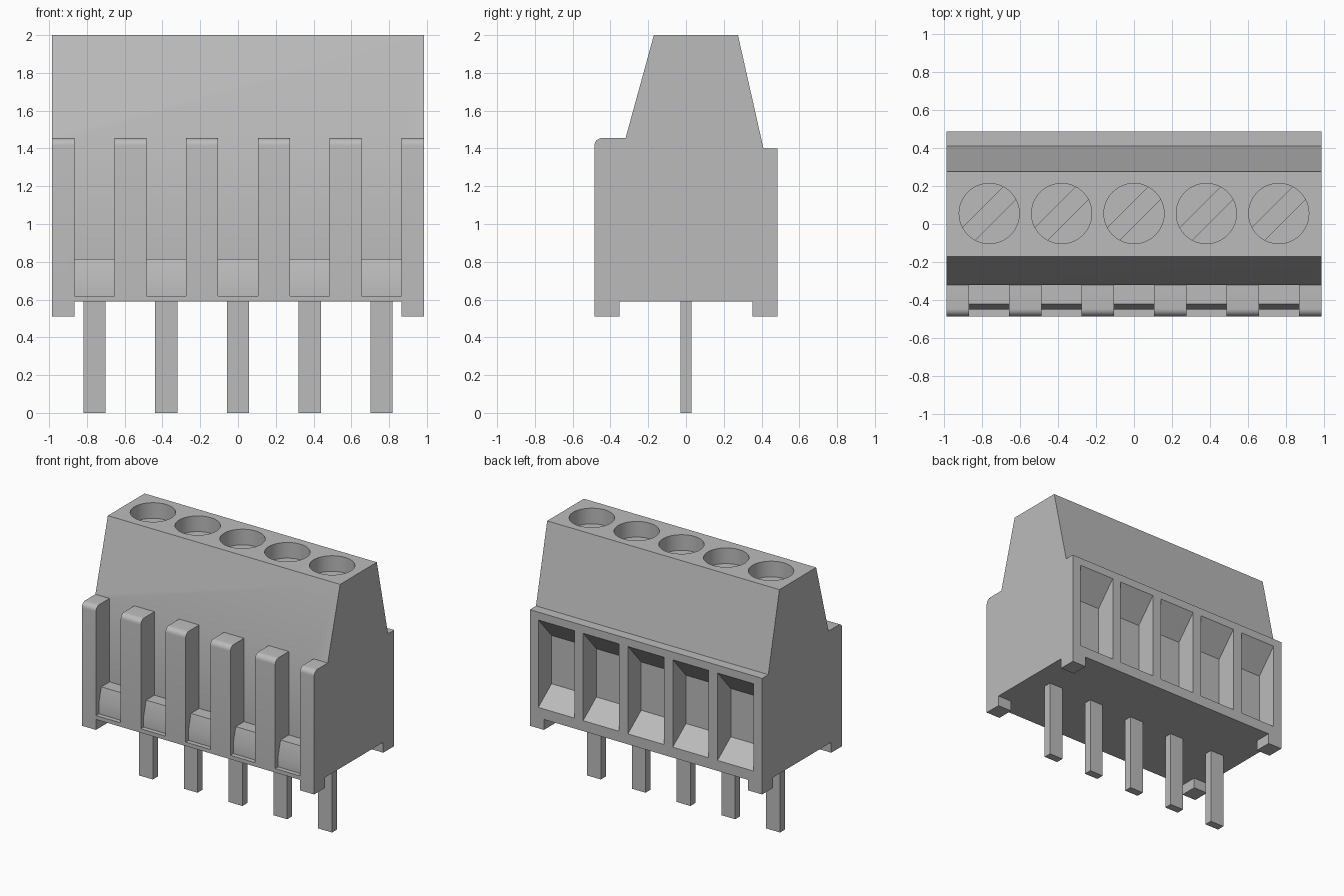
import bpy, bmesh
from math import pi, sin, cos, radians
from mathutils import Matrix

if "Cube" in bpy.data.objects:
    bpy.data.objects.remove(bpy.data.objects["Cube"])

PITCH = 0.38
HALF = 0.985
CENTRES = [PITCH * i for i in range(-2, 3)]

grey = bpy.data.materials.new("plain grey")
grey.use_nodes = True
colour = (0.5, 0.5, 0.5, 1)
grey.diffuse_color = colour
grey.node_tree.nodes["Principled BSDF"].inputs["Base Color"].default_value = colour


def finish(name, bm):
    bmesh.ops.recalc_face_normals(bm, faces=bm.faces)
    mesh = bpy.data.meshes.new(name)
    bm.to_mesh(mesh)
    bm.free()
    mesh.materials.append(grey)
    ob = bpy.data.objects.new(name, mesh)
    bpy.context.collection.objects.link(ob)
    return ob


def prism(bm, profile, x, width):
    """Side profile of (y, z) points extruded along x, centred on x."""
    face = bm.faces.new([bm.verts.new((x - width / 2, y, z)) for y, z in profile])
    out = bmesh.ops.extrude_face_region(bm, geom=[face])
    verts = [v for v in out["geom"] if isinstance(v, bmesh.types.BMVert)]
    bmesh.ops.translate(bm, verts=verts, vec=(width, 0, 0))


def box(bm, x, y, z, sx, sy, sz, turn=0):
    mat = Matrix.Translation((x, y, z)) @ Matrix.Rotation(turn, 4, 'Z') @ Matrix.Diagonal((sx, sy, sz, 1))
    bmesh.ops.create_cube(bm, size=1, matrix=mat)


def cylinder(bm, x, y, z0, z1, r):
    bmesh.ops.create_cone(bm, cap_ends=True, segments=48, radius1=r, radius2=r, depth=z1 - z0,
                          matrix=Matrix.Translation((x, y, (z0 + z1) / 2)))


def cut(target, bm):
    """Subtract the cutter mesh, then drop the cutter."""
    tool = finish("cutter", bm)
    tool.hide_render = True
    mod = target.modifiers.new("cut", 'BOOLEAN')
    mod.operation = 'DIFFERENCE'
    mod.solver = 'EXACT'
    mod.object = tool
    bpy.context.view_layer.objects.active = target
    bpy.ops.object.modifier_apply(modifier=mod.name)
    bpy.data.objects.remove(tool)


def smooth(ob):
    bpy.ops.object.select_all(action='DESELECT')
    ob.select_set(True)
    bpy.context.view_layer.objects.active = ob
    bpy.ops.object.shade_smooth_by_angle(angle=radians(30))


# Housing: one side profile with a rounded front shoulder
R = 0.04
shoulder = [(-0.485 + R - R * cos(a), 1.455 - R + R * sin(a))
            for a in [pi / 2 * i / 6 for i in range(7)]]
profile = [(0.485, 0.51), (-0.485, 0.51)] + shoulder + [
    (-0.32, 1.455), (-0.17, 2), (0.275, 2), (0.41, 1.4), (0.485, 1.4)]
bm = bmesh.new()
prism(bm, profile, 0, 2 * HALF)
housing = finish("housing", bm)

# Underside clearance, leaving four corner feet
for sx, sy in ((3, 0.705), (1.73, 3)):
    bm = bmesh.new()
    box(bm, 0, 0, 0.44, sx, sy, 0.3)
    cut(housing, bm)

# Front slots between ribs, each with a bevelled step at the bottom
slot = [(-0.6, 1.6), (-0.32, 1.6), (-0.32, 0.815), (-0.42, 0.815),
        (-0.45, 0.70), (-0.45, 0.62), (-0.6, 0.62)]
bm = bmesh.new()
for x in CENTRES:
    prism(bm, slot, x, 0.21)
cut(housing, bm)

# Tapered wire entries in the back
entry = [(0.6, 0.67), (0.485, 0.67), (0.325, 0.79), (0.325, 1.16), (0.485, 1.34), (0.6, 1.34)]
bm = bmesh.new()
for x in CENTRES:
    prism(bm, entry, x, 0.305)
cut(housing, bm)

# Screw wells in the top
bm = bmesh.new()
for x in CENTRES:
    cylinder(bm, x, 0.055, 1.8, 2.1, 0.158)
cut(housing, bm)
smooth(housing)

# Slotted screws and contact pins
for i, x in enumerate(CENTRES, 1):
    bm = bmesh.new()
    cylinder(bm, x, 0.055, 1.79, 1.88, 0.158)
    screw = finish(f"screw_{i}", bm)
    bm = bmesh.new()
    box(bm, x, 0.055, 1.88, 0.5, 0.092, 0.09, pi / 4)
    cut(screw, bm)
    smooth(screw)

    bm = bmesh.new()
    box(bm, x, 0, 0.3, 0.117, 0.06, 0.6)
    finish(f"pin_{i}", bm)
